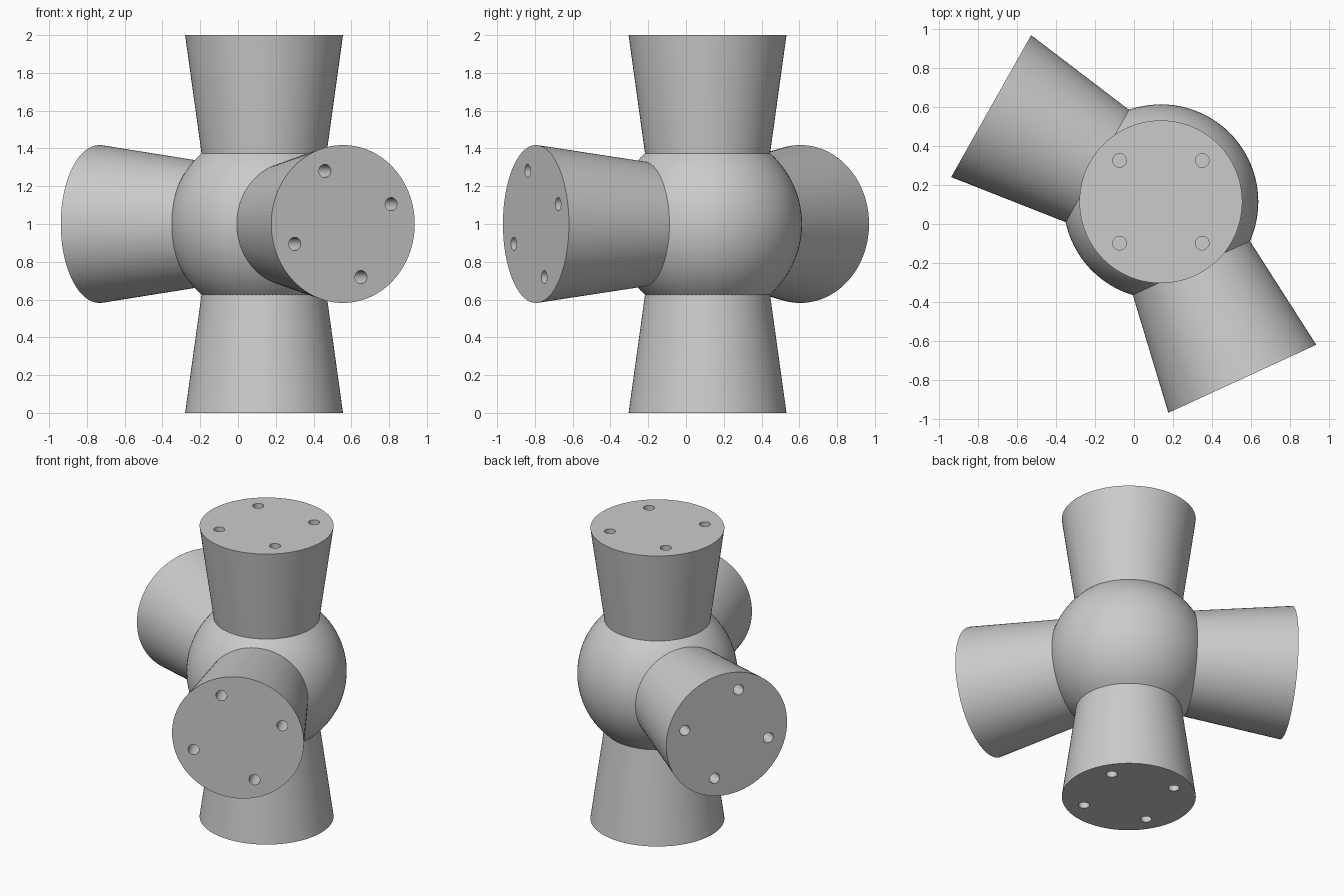
import bpy
import math
from mathutils import Matrix, Vector

if "Cube" in bpy.data.objects:
    bpy.data.objects.remove(bpy.data.objects["Cube"], do_unlink=True)

CENTRE = Vector((0.138, 0.114, 1.0))
BALL_R = 0.5
INNER_R, OUTER_R = 0.30, 0.418   # arm radius inside the ball and at the cap
INNER_D, OUTER_D = 0.15, 1.0     # arm start and cap distance from centre
HOLE_R, HOLE_DEPTH, HOLE_CIRCLE = 0.035, 0.2, 0.3

grey = bpy.data.materials.new("plain grey")
grey.use_nodes = True
colour = (0.6, 0.6, 0.6, 1)
grey.diffuse_color = colour
grey.node_tree.nodes["Principled BSDF"].inputs["Base Color"].default_value = colour


def frame(az, tilt, spin):
    """Arm frame: local z points outward, local x is spun to the first hole."""
    if tilt:
        a = math.radians(az)
        out = Vector((math.cos(a), math.sin(a), 0))
        up = Vector((0, 0, 1))
        rot = Matrix((up.cross(out), up, out)).transposed().to_4x4()
    else:
        rot = Matrix.Rotation(math.radians(az), 4, 'X')
    return Matrix.Translation(CENTRE) @ rot @ Matrix.Rotation(math.radians(spin), 4, 'Z')


def tapered(name, r1, r2, z1, z2, base, offset=(0, 0), sides=96):
    bpy.ops.mesh.primitive_cone_add(vertices=sides, radius1=r1, radius2=r2, depth=z2 - z1)
    ob = bpy.context.object
    ob.name = name
    ob.data.transform(base @ Matrix.Translation((*offset, (z1 + z2) / 2)))
    return ob


def combine(target, other, operation):
    mod = target.modifiers.new("combine", 'BOOLEAN')
    mod.operation, mod.solver, mod.object = operation, 'EXACT', other
    bpy.ops.object.select_all(action='DESELECT')
    bpy.context.view_layer.objects.active = target
    target.select_set(True)
    bpy.ops.object.modifier_apply(modifier=mod.name)
    bpy.data.objects.remove(other, do_unlink=True)


# Central ball
bpy.ops.mesh.primitive_uv_sphere_add(segments=96, ring_count=48, radius=BALL_R)
hub = bpy.context.object
hub.name = "four_way_hub"
hub.data.transform(Matrix.Translation(CENTRE))

# Flared arms: azimuth (or flip for the vertical pair), horizontal flag, hole spin
arms = {"top_arm": (0, False, 45), "bottom_arm": (180, False, -29),
        "front_arm": (-65.3, True, 20.5), "back_arm": (150.6, True, -16)}
for name, spec in arms.items():
    base = frame(*spec)
    arm = tapered(name, INNER_R, OUTER_R, INNER_D, OUTER_D, base)
    # Four bolt holes in the cap
    for k in range(4):
        a = math.radians(90 * k)
        spot = (HOLE_CIRCLE * math.cos(a), HOLE_CIRCLE * math.sin(a))
        hole = tapered("hole_cutter", HOLE_R, HOLE_R, OUTER_D - HOLE_DEPTH,
                       OUTER_D + 0.1, base, spot, 32)
        combine(arm, hole, 'DIFFERENCE')
    combine(hub, arm, 'UNION')

hub.data.materials.clear()
hub.data.materials.append(grey)
bpy.ops.object.select_all(action='DESELECT')
hub.select_set(True)
bpy.context.view_layer.objects.active = hub
bpy.ops.object.shade_smooth_by_angle(angle=math.radians(30))
